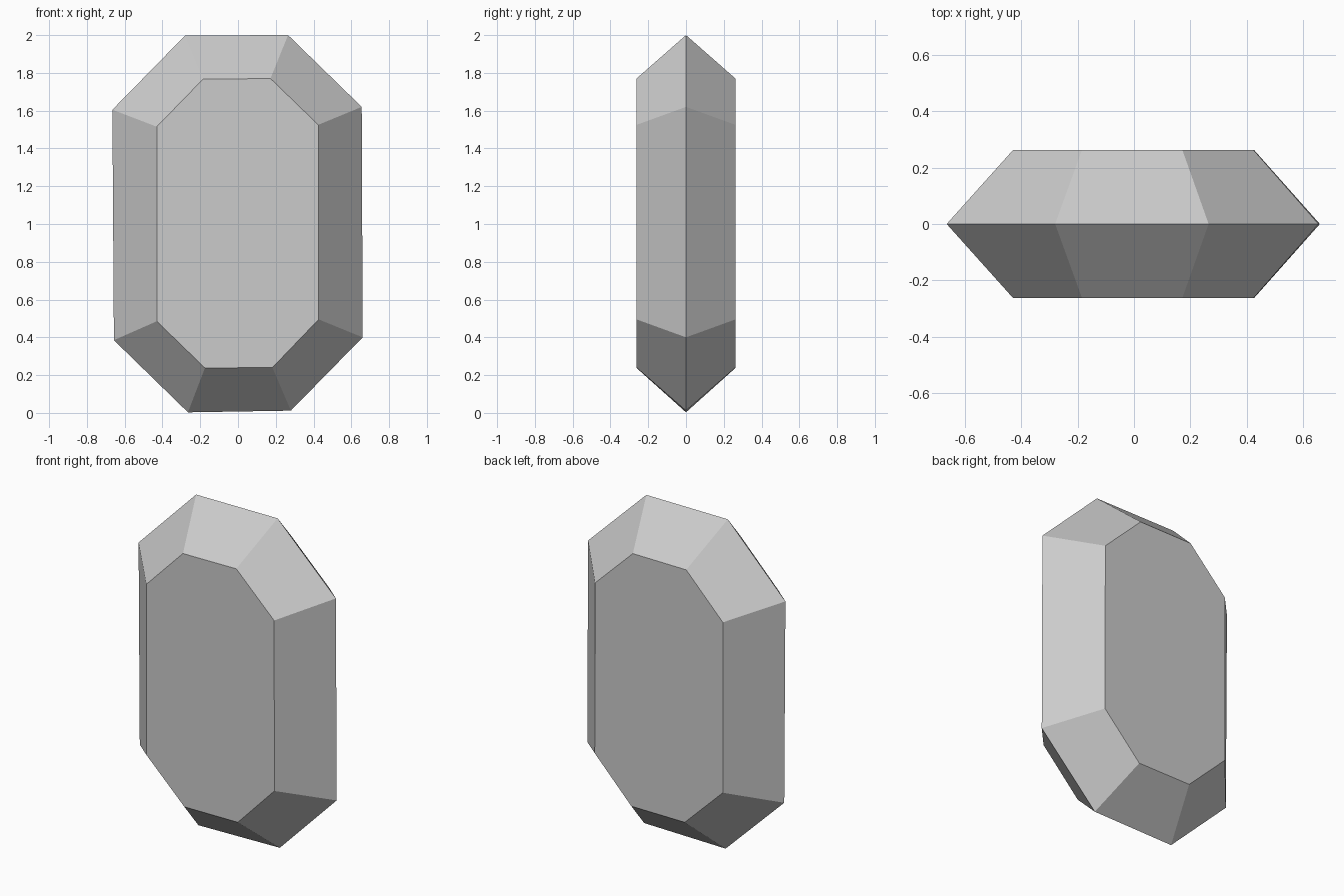
import bpy, bmesh

if "Cube" in bpy.data.objects:
    bpy.data.objects.remove(bpy.data.objects["Cube"])

# Colour
grey = bpy.data.materials.new("crystal_grey")
grey.diffuse_color = (0.6, 0.6, 0.6, 1)
grey.use_nodes = True
grey.node_tree.nodes["Principled BSDF"].inputs["Base Color"].default_value = grey.diffuse_color

# Widest outline and smaller flat table outline (x, z), clockwise from top left
girdle = [(-0.28, 1.998), (0.265, 2.0), (0.655, 1.62), (0.66, 0.40),
          (0.28, 0.012), (-0.265, 0.003), (-0.657, 0.385), (-0.665, 1.605)]
table = [(-0.185, 1.767), (0.172, 1.77), (0.425, 1.525), (0.427, 0.495),
         (0.182, 0.24), (-0.175, 0.238), (-0.43, 0.485), (-0.43, 1.515)]
DEPTH = 0.262

# Gem: front table, girdle, back table joined by sloped facets
bm = bmesh.new()
rings = [[bm.verts.new((x, y, z)) for x, z in outline]
         for outline, y in ((table, -DEPTH), (girdle, 0), (table, DEPTH))]
bm.faces.new(rings[0])
bm.faces.new(rings[2])
for a, b in zip(rings, rings[1:]):
    for i in range(8):
        j = (i + 1) % 8
        bm.faces.new((a[i], a[j], b[j], b[i]))
bmesh.ops.recalc_face_normals(bm, faces=bm.faces)

mesh = bpy.data.meshes.new("gem")
bm.to_mesh(mesh)
bm.free()
mesh.materials.append(grey)
gem = bpy.data.objects.new("gem", mesh)
bpy.context.collection.objects.link(gem)
